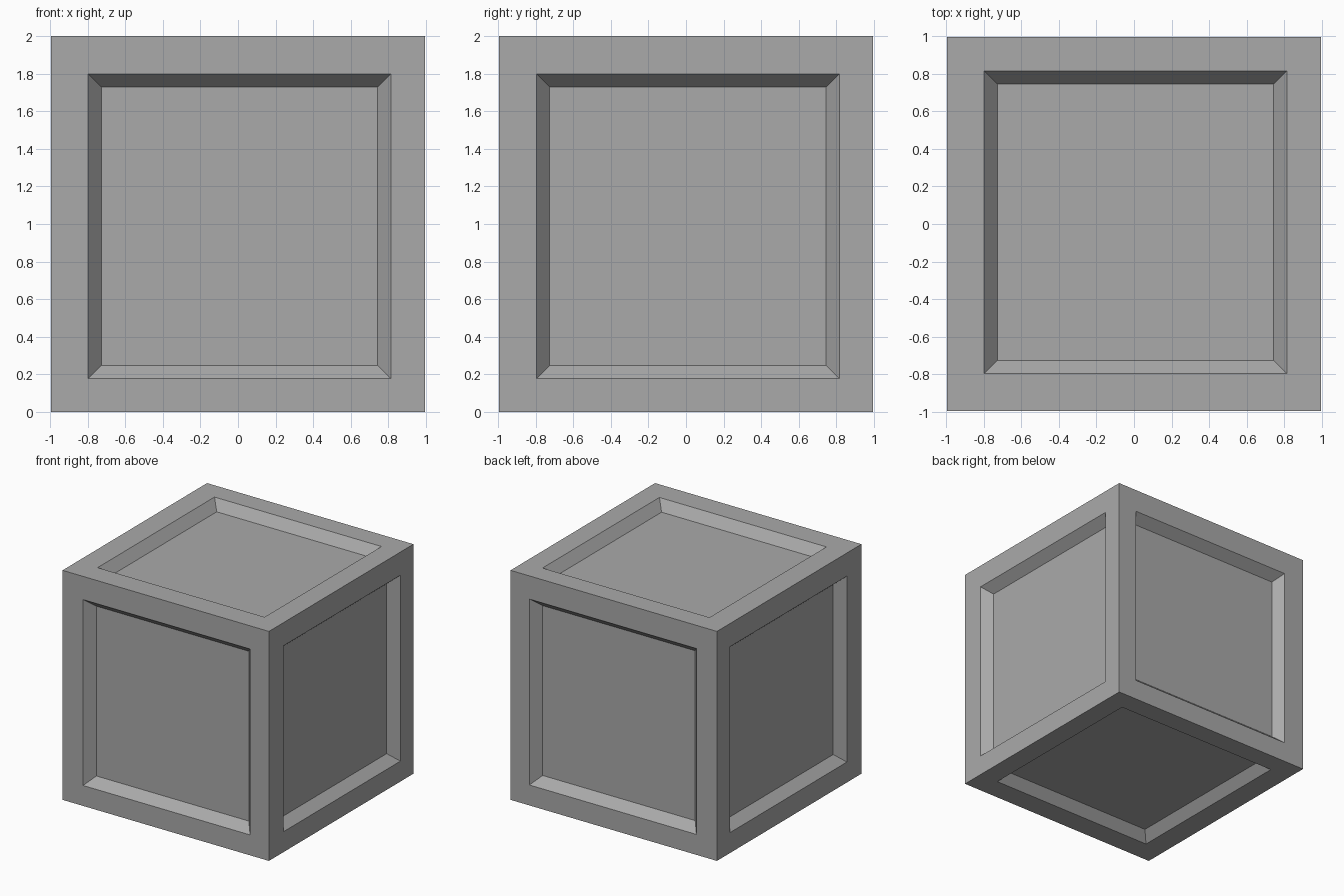
import bpy, bmesh
from mathutils import Vector, Matrix

old = bpy.data.objects.get("Cube")
if old:
    bpy.data.objects.remove(old, do_unlink=True)

# Single grey finish
grey = bpy.data.materials.new("mid_grey")
colour = (0.4, 0.4, 0.4, 1)
grey.diffuse_color = colour
grey.use_nodes = True
grey.node_tree.nodes["Principled BSDF"].inputs["Base Color"].default_value = colour

RIM = 0.19                                # width of the frame
BEVEL, DEPTH = 0.07, 0.083                # sloped border of each recess
SHIFT = Vector((0.008, 0.01, -0.012))     # slight off-centre placement of the panels

# Box a hair taller than wide, resting on the ground
bm = bmesh.new()
box = Matrix.Translation((0, 0, 1)) @ Matrix.Diagonal((0.995, 0.995, 1, 1))
bmesh.ops.create_cube(bm, size=2, matrix=box)
bm.normal_update()
panels = bm.faces[:]

# Flat frame around every side
bmesh.ops.inset_individual(bm, faces=panels, thickness=RIM, use_even_offset=True)
bm.normal_update()
for face in panels:
    n = face.normal.copy()
    bmesh.ops.translate(bm, verts=face.verts[:], vec=SHIFT - n * SHIFT.dot(n))

# Recessed panel with sloped sides
bmesh.ops.inset_individual(bm, faces=panels, thickness=BEVEL, depth=-DEPTH,
                           use_even_offset=True)
bm.normal_update()

mesh = bpy.data.meshes.new("panelled_crate")
bm.to_mesh(mesh)
bm.free()
mesh.materials.append(grey)
crate = bpy.data.objects.new("panelled_crate", mesh)
bpy.context.collection.objects.link(crate)
